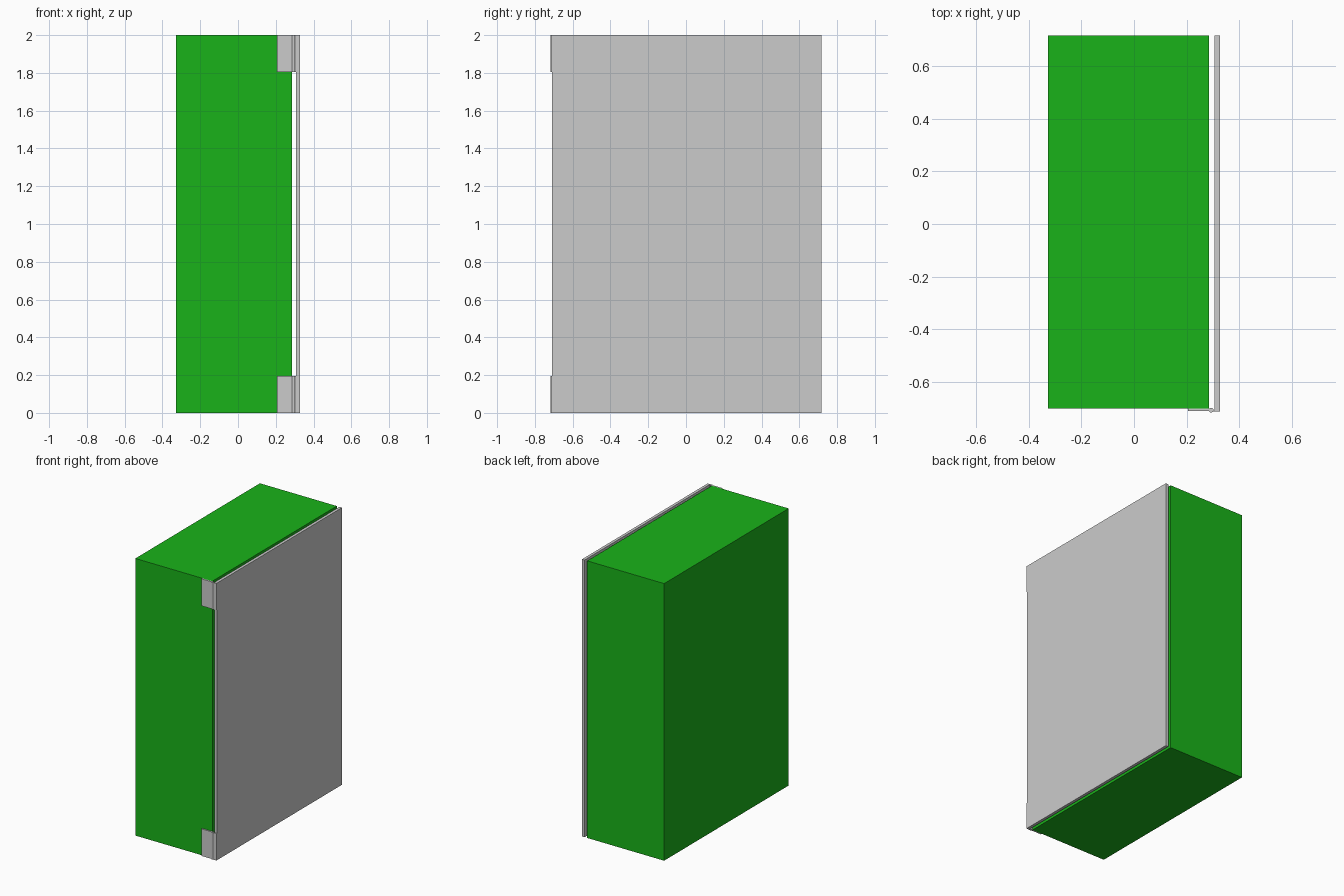
import bpy

if "Cube" in bpy.data.objects:
    bpy.data.objects.remove(bpy.data.objects["Cube"])

green = bpy.data.materials.new("green")
green.diffuse_color = (0.01, 0.45, 0.01, 1)
green.use_nodes = True
green.node_tree.nodes["Principled BSDF"].inputs["Base Color"].default_value = green.diffuse_color


def box(name, x, y, z, mat=None):
    bpy.ops.mesh.primitive_cube_add(size=1, location=[sum(r) / 2 for r in (x, y, z)])
    ob = bpy.context.object
    ob.name = name
    ob.scale = [r[1] - r[0] for r in (x, y, z)]
    bpy.ops.object.transform_apply(location=False, rotation=False, scale=True)
    if mat:
        ob.data.materials.append(mat)
    return ob


# Cabinet body and the thin door standing just off its right side
box("cabinet_body", (-0.328, 0.286), (-0.702, 0.718), (0, 2), green)
box("door", (0.307, 0.328), (-0.709, 0.718), (0, 2))

# Two hinges on the front edge: wide leaf, pin, narrow leaf
for label, z0 in (("lower", 0.0), ("upper", 1.805)):
    z = (z0, z0 + 0.195)
    box(label + "_hinge_body_leaf", (0.206, 0.29), (-0.712, -0.702), z)
    box(label + "_hinge_door_leaf", (0.298, 0.328), (-0.715, -0.709), z)
    bpy.ops.mesh.primitive_cylinder_add(
        vertices=16, radius=0.009, depth=0.195, location=(0.294, -0.709, z0 + 0.0975))
    pin = bpy.context.object
    pin.name = label + "_hinge_pin"
    bpy.ops.object.shade_smooth_by_angle()
